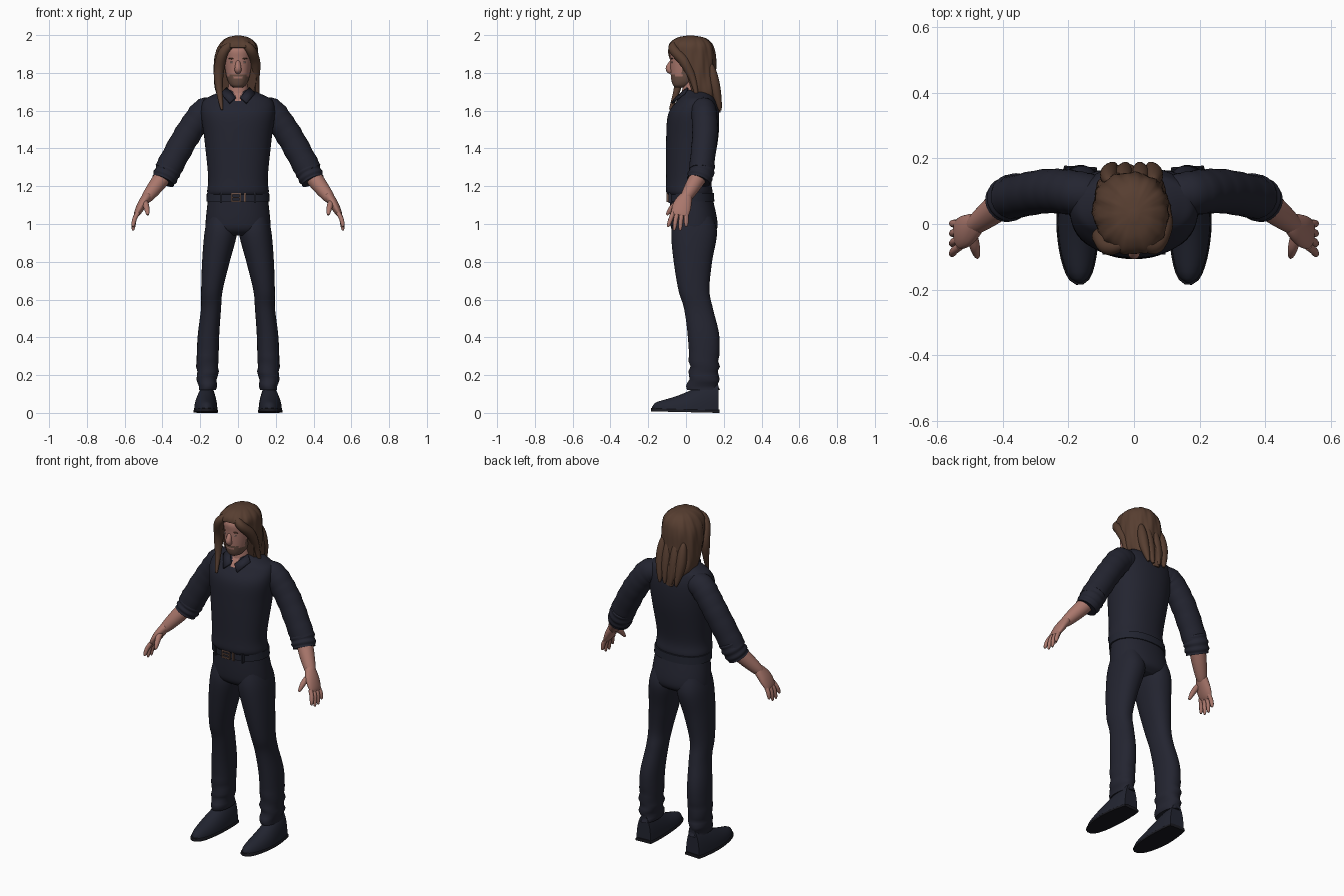
import bpy, bmesh, math
from math import sin, cos, pi, sqrt
from mathutils import Vector, Matrix

cube = bpy.data.objects.get("Cube")
if cube:
    bpy.data.objects.remove(cube, do_unlink=True)


def material(name, *rgb):
    mat = bpy.data.materials.new(name)
    mat.use_nodes = True
    mat.diffuse_color = (*rgb, 1)
    shader = mat.node_tree.nodes["Principled BSDF"]
    shader.inputs["Base Color"].default_value = (*rgb, 1)
    shader.inputs["Roughness"].default_value = .8
    return mat


CLOTH = material("navy cloth", .017, .018, .03)
LEATHER = material("dark leather", .016, .018, .03)
SOLE = material("black sole", .01, .01, .014)
SKIN = material("skin", .4, .185, .15)
HAIR = material("brown hair", .095, .048, .03)
BEARD = material("beard stubble", .15, .083, .06)
METAL = material("bronze buckle", .16, .09, .065)
EYE = material("eye", .32, .24, .22)


def finish(name, bm, mats, rule=None):
    """Turn a bmesh into a smooth object; the rule picks a material per face."""
    bmesh.ops.recalc_face_normals(bm, faces=bm.faces)
    if rule:
        for face in bm.faces:
            face.material_index = int(rule(face.calc_center_median()))
    mesh = bpy.data.meshes.new(name)
    bm.to_mesh(mesh)
    bm.free()
    for mat in mats:
        mesh.materials.append(mat)
    obj = bpy.data.objects.new(name, mesh)
    bpy.context.collection.objects.link(obj)
    bpy.ops.object.select_all(action='DESELECT')
    obj.select_set(True)
    bpy.context.view_layer.objects.active = obj
    bpy.ops.object.shade_smooth_by_angle(angle=math.radians(50))
    return obj


def spline(rows, steps):
    """Smooth curve through the key rows, all components at once."""
    last = len(rows) - 1
    curve = []
    for i in range(last):
        before, start, end, after = (rows[max(0, min(last, i + j))] for j in (-1, 0, 1, 2))
        for k in range(steps):
            t = k / steps
            curve.append([q + t / 2 * (r - p + t * (2 * p - 5 * q + 4 * r - s + t * (3 * (q - r) + s - p)))
                          for p, q, r, s in zip(before, start, end, after)])
    return curve + [list(rows[last])]


def bridge(name, rings, mats, rule=None):
    """Join matching rings of points into a closed skin."""
    bm = bmesh.new()
    loops = [[bm.verts.new(point) for point in ring] for ring in rings]
    count = len(loops[0])
    for low, high in zip(loops, loops[1:]):
        for i in range(count):
            j = (i + 1) % count
            bm.faces.new((low[i], low[j], high[j], high[i]))
    bm.faces.new(loops[0])
    bm.faces.new(loops[-1])
    return finish(name, bm, mats, rule)


def section(count, power, flat=False):
    """Unit superellipse, optionally with a flat underside."""
    points = []
    for i in range(count):
        angle = math.tau * i / count
        u, v = (math.copysign(abs(w) ** (2 / power), w) for w in (cos(angle), sin(angle)))
        points.append((u, max(v, 0) if flat else v))
    return points


def cut(z, wide, front, back, x=0):
    return z, wide, front, back, x


def slices(name, cuts, *mats, count=40, side=1, rule=None, shape=None):
    """Skin over level cuts; wide is the half width."""
    rings = []
    for z, wide, front, back, x in spline(cuts, 6):
        ring = [Vector((x + wide * u, (front + back) / 2 + (back - front) / 2 * v, z))
                for u, v in section(count, 2.2)]
        if shape:
            ring = [shape(point) for point in ring]
        rings.append([Vector((side * point.x, point.y, point.z)) for point in ring])
    return bridge(name, rings, mats, rule)


def tube(name, path, mat, radius, across=None, side=1, ref=(0, 1, 0), power=2, flat=False):
    """Sweep along a path; radius(t) runs along ref, across(t) at right angles."""
    points = [Vector(row) for row in spline(path, 8)]
    last = len(points) - 1
    rings = []
    for i, point in enumerate(points):
        along = (points[min(i + 1, last)] - points[max(i - 1, 0)]).normalized()
        v = (Vector(ref) - along * along.dot(Vector(ref))).normalized() * radius(i / last)
        u = along.cross(v).normalized() * (across or radius)(i / last)
        ring = [point + u * p + v * q for p, q in section(24, power, flat)]
        rings.append([Vector((side * p.x, p.y, p.z)) for p in ring])
    return bridge(name, rings, [mat])


def solid(name, position, size, mat, box=False):
    bm = bmesh.new()
    matrix = Matrix.Translation(position) @ Matrix.Diagonal((*size, 1))
    if box:
        bmesh.ops.create_cube(bm, size=2, matrix=matrix)
    else:
        bmesh.ops.create_uvsphere(bm, u_segments=16, v_segments=10, radius=1, matrix=matrix)
    return finish(name, bm, [mat])


# Shirt, open at the throat, and a collar that rises to the nape
def throat(c):
    return c.y < .03 and abs(c.x) < .35 * (c.z - 1.63)


def tilt(point):
    return point + Vector((0, 0, .45 * (point.y - .05)))


slices("shirt_body", [
    cut(z=1.145, wide=.15, front=-.08, back=.13), cut(z=1.17, wide=.163, front=-.105, back=.14),
    cut(z=1.25, wide=.158, front=-.105, back=.135), cut(z=1.45, wide=.178, front=-.105, back=.17),
    cut(z=1.58, wide=.195, front=-.095, back=.175), cut(z=1.65, wide=.185, front=-.05, back=.16),
    cut(z=1.68, wide=.14, front=-.03, back=.145), cut(z=1.71, wide=.07, front=-.01, back=.12),
], CLOTH, SKIN, count=96, rule=throat)
slices("collar_stand", [
    cut(z=1.66, wide=.085, front=-.035, back=.135), cut(z=1.715, wide=.07, front=-.02, back=.12),
], CLOTH, SKIN, count=64, rule=throat, shape=tilt)

# Trouser top, belt and buckle
slices("trouser_hips", [
    cut(z=1.16, wide=.155, front=-.085, back=.135), cut(z=1.03, wide=.17, front=-.085, back=.164),
    cut(z=.97, wide=.168, front=-.075, back=.163), cut(z=.94, wide=.13, front=-.04, back=.13)], CLOTH)
slices("belt", [
    cut(z=1.12, wide=.168, front=-.096, back=.15), cut(z=1.164, wide=.165, front=-.096, back=.148)], LEATHER)
for s in (-1, 1):
    solid("belt_loop", (s * .09, -.083, 1.14), (.006, .01, .028), CLOTH, box=True)
    solid("buckle_rail", (-.01, -.099, 1.14 + s * .02), (.025, .005, .004), METAL, box=True)
    solid("buckle_side", (-.01 + s * .023, -.099, 1.14), (.004, .005, .022), METAL, box=True)
solid("buckle_prong", (-.01, -.1, 1.14), (.022, .004, .003), METAL, box=True)
solid("belt_keeper", (.037, -.097, 1.14), (.006, .005, .024), METAL, box=True)


# Creases that gather above the trouser hems
def creases(point):
    if point.z < .28:
        point += Vector((.004 * sin(point.z * 80), .006 * sin(point.z * 95 + point.x * 20), 0))
    return point


# Shoe outline: rounded toe, high instep
def shoe_width(t):
    return (.045 + .017 * sin(pi * t)) * sqrt(1.02 - t ** 5)


def shoe_height(t):
    return (.09 + .05 * cos(pi * t)) * sqrt(1.1 - t ** 12)


# Paired parts
for side, s in (("left", 1), ("right", -1)):
    bm = bmesh.new()
    corners = ((.012, -.05, 1.67), (.045, -.075, 1.64), (.09, -.01, 1.69), (.06, .01, 1.72))
    bm.faces.new([bm.verts.new((s * x, y, z)) for x, y, z in corners])
    point = finish("collar_point_" + side, bm, [CLOTH])
    thickness = point.modifiers.new("thickness", 'SOLIDIFY')
    thickness.thickness, thickness.offset = .012, 0

    slices("trouser_leg_" + side, [
        cut(z=1.04, x=.09, wide=.07, front=-.06, back=.14), cut(z=.95, x=.092, wide=.086, front=-.078, back=.164),
        cut(z=.8, x=.117, wide=.073, front=-.065, back=.138), cut(z=.65, x=.138, wide=.057, front=-.04, back=.124),
        cut(z=.55, x=.143, wide=.053, front=-.01, back=.143), cut(z=.4, x=.157, wide=.057, front=.01, back=.177),
        cut(z=.22, x=.162, wide=.057, front=.018, back=.173), cut(z=.12, x=.163, wide=.045, front=0, back=.175),
    ], CLOTH, side=s, shape=creases)

    tube("shoe_" + side, [(.163, .17, .015), (.171, 0, .015), (.166, -.18, .02)], LEATHER,
         shoe_height, shoe_width, side=s, ref=(0, 0, 1), flat=True)
    tube("shoe_sole_" + side, [(.163, .175, 0), (.171, 0, .004), (.166, -.185, .008)], SOLE,
         lambda t: .018, lambda t: shoe_width(t) + .004, side=s, ref=(0, 0, 1), power=5, flat=True)

    tube("sleeve_" + side, [(.12, .085, 1.6), (.18, .095, 1.59), (.27, .1, 1.47), (.375, .08, 1.28)], CLOTH,
         lambda t: .064 + .004 * sin(pi * t) + .001 * sin(t * 50),
         lambda t: .058 + .015 * sin(pi * min(t * 1.4, .7)) + .002 * sin(t * 50), side=s)
    tube("rolled_cuff_" + side, [(.352, .092, 1.32), (.376, .08, 1.27), (.396, .066, 1.228)], CLOTH,
         lambda t: .056 + .011 * sqrt(sin(pi * (.05 + .9 * t))) + .003 * sin(t * 20), side=s)
    tube("forearm_" + side, [(.375, .085, 1.28), (.435, .036, 1.2), (.49, -.007, 1.13)], SKIN,
         lambda t: .046 - .02 * t * t, side=s)
    tube("palm_" + side, [(.475, .005, 1.155), (.51, -.02, 1.1), (.541, -.033, 1.043)], SKIN,
         lambda t: .026 + .024 * sin(pi * t * .8), lambda t: .026 - .015 * t ** 3, side=s)
    for i, finger in enumerate(("index", "middle", "ring", "little")):
        y = -.068 + .023 * i
        tip = .985 if finger in ("index", "little") else .965
        tube(finger + "_finger_" + side, [(.53, y, 1.06), (.548, y * 1.2, 1.025), (.556, y * 1.4, tip)],
             SKIN, lambda t: .012 - .008 * t ** 6, side=s)
    tube("thumb_" + side, [(.495, -.03, 1.12), (.485, -.07, 1.09), (.477, -.102, 1.048)], SKIN,
         lambda t: .017 - .012 * t ** 3, side=s)

    solid("eye_" + side, (s * .03, -.073, 1.856), (.012, .005, .005), EYE)
    solid("eyebrow_" + side, (s * .032, -.074, 1.876), (.018, .007, .004), HAIR)
    solid("ear_" + side, (s * .076, .012, 1.845), (.012, .018, .03), SKIN)


# Head with a bearded jaw, leaving the lips bare
def jaw(c):
    lips = abs(c.x) < .024 and 1.768 < c.z < 1.78
    edge = 1.83 if c.y > -.02 else 1.795 - abs(c.x) * .2
    return c.y < .025 and c.z < edge and not lips


slices("neck", [cut(z=1.62, wide=.058, front=-.03, back=.11), cut(z=1.8, wide=.052, front=-.01, back=.11)], SKIN)
slices("head", [
    cut(z=1.722, wide=.022, front=-.055, back=0), cut(z=1.737, wide=.043, front=-.07, back=.03),
    cut(z=1.78, wide=.061, front=-.08, back=.08), cut(z=1.87, wide=.074, front=-.084, back=.12),
    cut(z=1.93, wide=.071, front=-.08, back=.12), cut(z=1.98, wide=.02, front=-.01, back=.05),
], SKIN, BEARD, count=64, rule=jaw)
tube("nose", [(0, -.07, 1.872), (0, -.09, 1.825), (0, -.075, 1.805)], SKIN, lambda t: .006 + .012 * sin(pi * t * .8))


# Long hair: grooved mass, held back from the face below the hairline
def groom(point):
    angle = math.atan2(point.x, point.y - .04)
    groove = 1 + .022 * sin(angle * 11 + point.z * 14) + .012 * sin(angle * 23 - point.z * 20)
    point = Vector((point.x * groove, .04 + (point.y - .04) * groove, point.z))
    if point.z < 1.93:
        point.y = max(point.y, .54 - .3 * point.z)
    return point


def lock(t):
    return .006 + .022 * sin(pi * t ** .8)


slices("long_hair", [
    cut(z=1.59, x=-.01, wide=.03, front=.12, back=.18), cut(z=1.68, x=-.01, wide=.1, front=0, back=.182),
    cut(z=1.78, x=-.01, wide=.115, front=-.05, back=.16), cut(z=1.89, x=-.008, wide=.113, front=-.085, back=.156),
    cut(z=1.95, wide=.097, front=-.09, back=.14), cut(z=1.985, wide=.06, front=-.05, back=.1),
    cut(z=1.998, wide=.012, front=.01, back=.035)], HAIR, count=80, shape=groom)
tube("right_front_lock", [(.01, -.04, 1.97), (-.07, -.07, 1.92), (-.1, -.04, 1.82), (-.1, -.045, 1.72),
                          (-.085, -.084, 1.605)], HAIR, lock)
tube("left_front_lock", [(.005, -.04, 1.97), (.06, -.068, 1.93), (.09, -.01, 1.86), (.095, .035, 1.77),
                         (.105, .06, 1.665)], HAIR, lock)
for x in (-.075, -.03, .02, .06):
    tube("back_lock", [(x, .13, 1.85), (x, .155, 1.72), (x * .8, .182, 1.6)], HAIR, lock)
